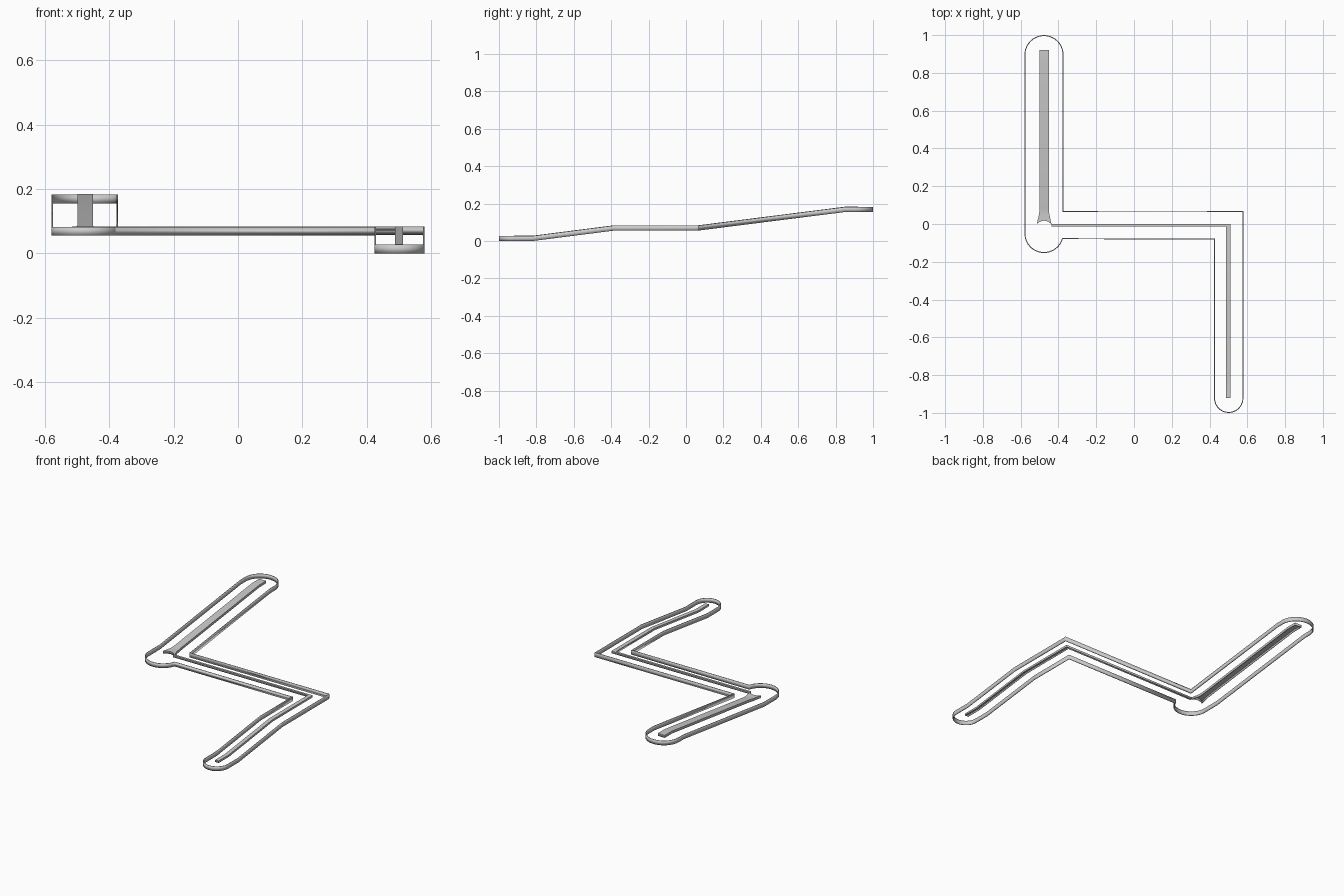
import bpy, bmesh, math

if "Cube" in bpy.data.objects:
    bpy.data.objects.remove(bpy.data.objects["Cube"])

# Height of the rim's lower edge along y
PROFILE = [(-1.1, 0), (-0.82, 0), (-0.39, 0.055), (0.06, 0.055), (0.85, 0.155), (1.1, 0.155)]
BREAKS = [p[0] for p in PROFILE[1:-1]]


def base_z(y):
    for (y0, z0), (y1, z1) in zip(PROFILE, PROFILE[1:]):
        if y <= y1:
            return z0 + (z1 - z0) * (y - y0) / (y1 - y0)


def arc(cx, cy, r, a0, a1, n):
    return [(cx + r * math.cos(math.radians(a0 + (a1 - a0) * i / n)),
             cy + r * math.sin(math.radians(a0 + (a1 - a0) * i / n))) for i in range(n + 1)]


def split(points):
    out = []
    for (x0, y0), (x1, y1) in zip(points, points[1:] + points[:1]):
        out.append((x0, y0))
        ts = sorted((b - y0) / (y1 - y0) for b in BREAKS if (b - y0) * (b - y1) < -1e-9)
        out += [(x0 + t * (x1 - x0), y0 + t * (y1 - y0)) for t in ts]
    return out


def finish(name, bm, thickness):
    mesh = bpy.data.meshes.new(name)
    bm.to_mesh(mesh)
    bm.free()
    obj = bpy.data.objects.new(name, mesh)
    bpy.context.collection.objects.link(obj)
    bpy.context.view_layer.objects.active = obj
    obj.select_set(True)
    bpy.ops.object.shade_smooth_by_angle(angle=math.radians(30))
    obj.select_set(False)
    wall = obj.modifiers.new("wall", "SOLIDIFY")
    wall.thickness = thickness
    wall.offset = -1
    wall.use_even_offset = True


def ribbon(bm, points, low, high):
    # Closed vertical band following the height profile
    pts = split(points)
    rows = [[bm.verts.new((x, y, base_z(y) + h)) for x, y in pts] for h in (low, high)]
    for i in range(len(pts)):
        j = (i + 1) % len(pts)
        bm.faces.new((rows[0][i], rows[0][j], rows[1][j], rows[1][i]))
    return rows[1]


# Outer rim: counter-clockwise outline with rounded ends
rim = (arc(-0.4765, 0.8965, 0.1035, 0, 180, 20)
       + arc(-0.4765, -0.05, 0.1035, 180, 343, 20)
       + [(0.424, -0.082)]
       + arc(0.5015, -0.9225, 0.0775, 180, 360, 20)
       + [(0.579, 0.07), (-0.373, 0.07)])
bm = bmesh.new()
ribbon(bm, rim, 0, 0.027)
finish("outer_rim", bm, 0.005)


def strip(name, points, low):
    # Open-bottomed channel: top surface with short side skirts
    bm = bmesh.new()
    top = ribbon(bm, points, low, 0.0285)
    bm.faces.new(top)
    for y in BREAKS:
        bmesh.ops.bisect_plane(bm, geom=bm.verts[:] + bm.edges[:] + bm.faces[:],
                               plane_co=(0, y, 0), plane_no=(0, 1, 0), dist=1e-5)
    bmesh.ops.triangulate(bm, faces=[f for f in bm.faces if len(f.verts) > 4])
    finish(name, bm, 0.003)


# Wide strip on the high arm, flared with a scooped end
strip("wide_strip", [(-0.451, 0.92), (-0.499, 0.92), (-0.499, 0.08), (-0.503, 0.05), (-0.515, 0.0),
                     (-0.497, 0.013), (-0.476, 0.018), (-0.455, 0.013), (-0.437, 0.0),
                     (-0.448, 0.05), (-0.451, 0.08)], 0.013)

# Narrow strip along the crossbar and down the low arm
strip("narrow_strip", [(-0.437, 0.0), (-0.437, -0.013), (0.487, -0.013), (0.487, -0.92),
                       (0.512, -0.92), (0.512, 0.0)], 0.016)
